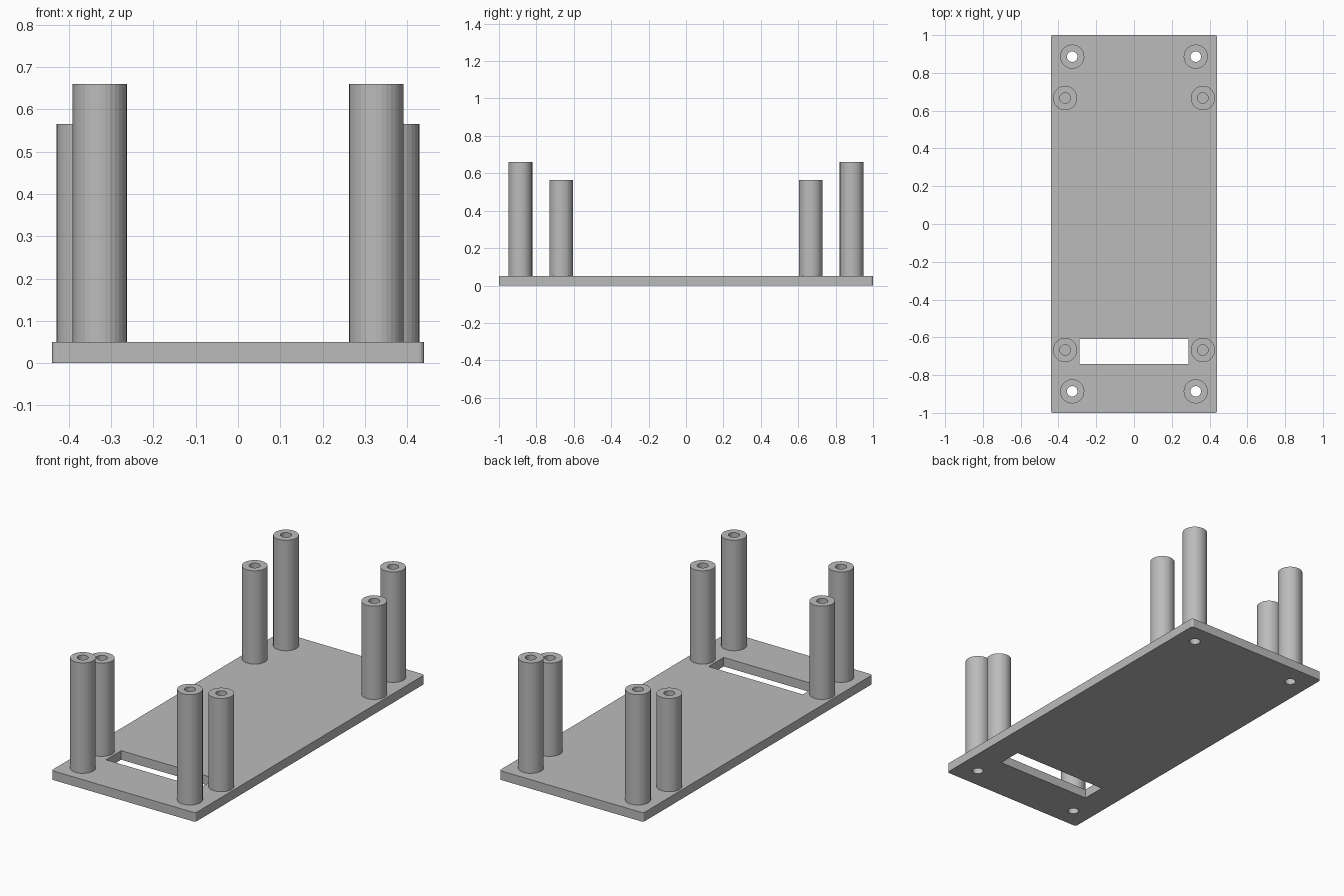
import bpy, bmesh
from math import cos, sin, tau

cube = bpy.data.objects.get("Cube")
if cube:
    bpy.data.objects.remove(cube, do_unlink=True)

PLATE = 0.05      # plate thickness
R_POST, R_BORE = 0.064, 0.028
SIDES = 32

grey = bpy.data.materials.new("plain grey")
grey.use_nodes = True
grey.diffuse_color = (0.5, 0.5, 0.5, 1)
grey.node_tree.nodes["Principled BSDF"].inputs["Base Color"].default_value = (0.5, 0.5, 0.5, 1)


def add_object(name, bm):
    bmesh.ops.recalc_face_normals(bm, faces=bm.faces)
    mesh = bpy.data.meshes.new(name)
    bm.to_mesh(mesh)
    bm.free()
    mesh.materials.append(grey)
    obj = bpy.data.objects.new(name, mesh)
    bpy.context.collection.objects.link(obj)
    return obj


def box(name, low, high, corner=0):
    bm = bmesh.new()
    bmesh.ops.create_cube(bm, size=1)
    for v in bm.verts:
        v.co = [l + (c + 0.5) * (h - l) for c, l, h in zip(v.co, low, high)]
    if corner:
        upright = [e for e in bm.edges if abs(e.verts[0].co.z - e.verts[1].co.z) > 0.01]
        bmesh.ops.bevel(bm, geom=upright, offset=corner, segments=4, profile=0.5, affect='EDGES')
    return add_object(name, bm)


def lathe(name, x, y, profile):
    """Join rings of (radius, height) into a round part."""
    bm = bmesh.new()
    rings = [[bm.verts.new((x + r * cos(tau * i / SIDES), y + r * sin(tau * i / SIDES), z))
              for i in range(SIDES)] for r, z in profile]
    for a, b in zip(rings, rings[1:]):
        for i in range(SIDES):
            j = (i + 1) % SIDES
            bm.faces.new((a[i], a[j], b[j], b[i]))
    return bm, rings


def cut(target, cutter):
    mod = target.modifiers.new("cut", 'BOOLEAN')
    mod.operation = 'DIFFERENCE'
    mod.solver = 'EXACT'
    mod.object = cutter
    bpy.context.view_layer.objects.active = target
    bpy.ops.object.modifier_apply(modifier=mod.name)
    bpy.data.objects.remove(cutter, do_unlink=True)


# Base plate with its slot
plate = box("base_plate", (-0.44, -1, 0), (0.44, 1, PLATE), corner=0.012)
cut(plate, box("slot_cutter", (-0.288, -0.74, -0.1), (0.288, -0.608, 0.2)))

# Four tall outer posts, bored through the plate, and four short inner posts
for side, sx in (("left", 1), ("right", -1)):
    for end, sy in (("front", -1), ("back", 1)):
        for kind, px, py, top in (("tall", 0.327, 0.886, 0.66), ("short", 0.365, 0.667, 0.565)):
            x, y = sx * px, sy * py
            if kind == "tall":
                bm, rings = lathe("bore", x, y, [(R_BORE, -0.1), (R_BORE, 0.2)])
                bm.faces.new(rings[0])
                bm.faces.new(rings[1])
                cut(plate, add_object("bore_cutter", bm))
            bm, rings = lathe("post", x, y, [(R_BORE, PLATE), (R_POST, PLATE),
                                             (R_POST, top), (R_BORE, top), (R_BORE, PLATE)])
            bmesh.ops.remove_doubles(bm, verts=bm.verts, dist=0.0001)
            add_object(f"{kind}_post_{end}_{side}", bm)
